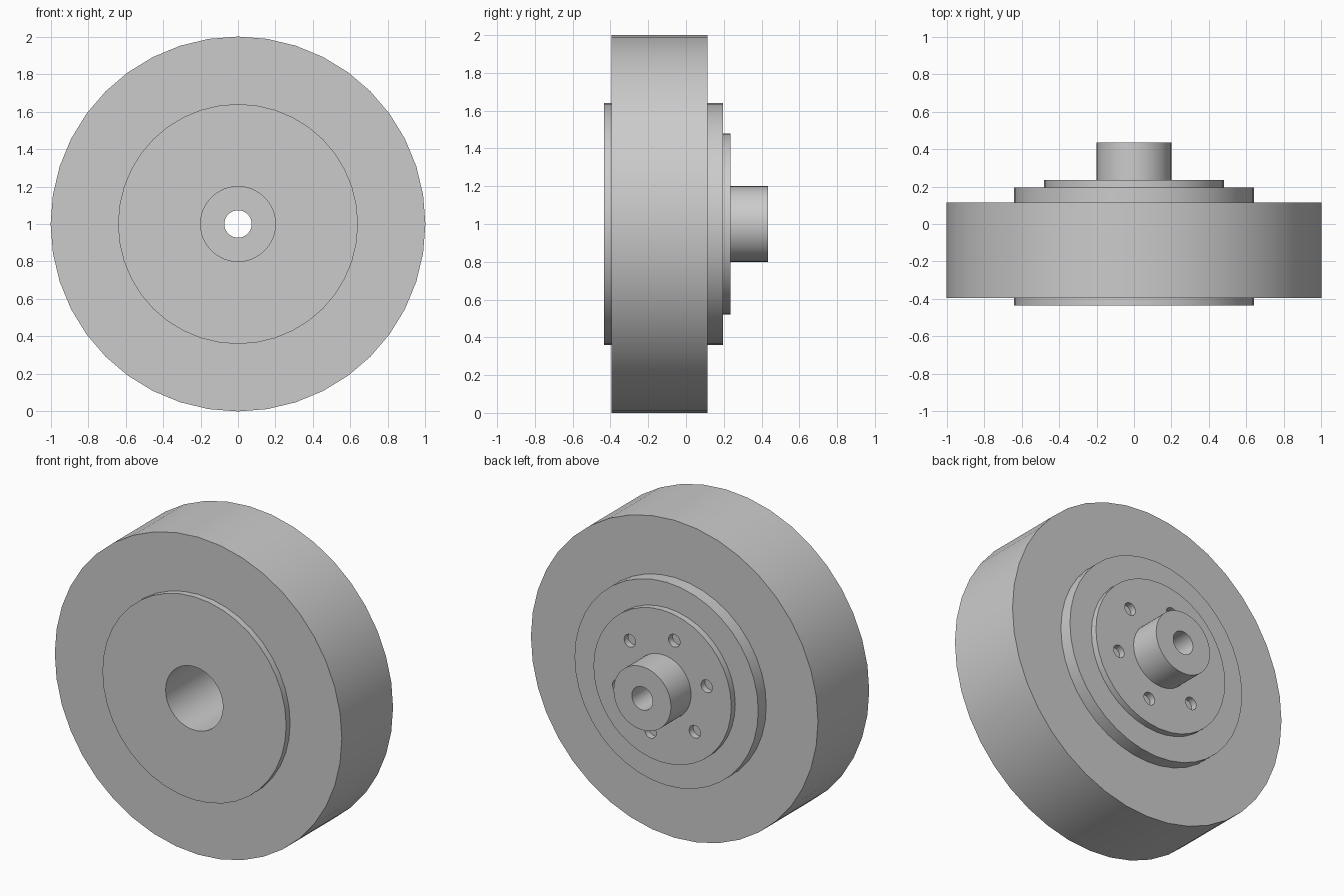
import bpy
import bmesh
from math import cos, sin, pi, radians

cube = bpy.data.objects.get("Cube")
if cube:
    bpy.data.objects.remove(cube, do_unlink=True)

AXIS_Z = 1.0      # height of the wheel axle
SEGMENTS = 40

grey = bpy.data.materials.new("plain grey")
grey.use_nodes = True
colour = (0.6, 0.6, 0.6, 1.0)
grey.diffuse_color = colour
grey.node_tree.nodes["Principled BSDF"].inputs["Base Color"].default_value = colour


def add_object(name, bm):
    bmesh.ops.recalc_face_normals(bm, faces=bm.faces)
    mesh = bpy.data.meshes.new(name)
    bm.to_mesh(mesh)
    bm.free()
    mesh.materials.append(grey)
    obj = bpy.data.objects.new(name, mesh)
    bpy.context.collection.objects.link(obj)
    return obj


def ring(bm, radius, y, sides, x=0.0, z=AXIS_Z):
    return [bm.verts.new((x + radius * cos(2 * pi * i / sides), y,
                          z + radius * sin(2 * pi * i / sides)))
            for i in range(sides)]


def bridge(bm, a, b):
    for i in range(len(a)):
        j = (i + 1) % len(a)
        bm.faces.new((a[i], a[j], b[j], b[i]))


def lathe(name, profile):
    """Turn a closed (radius, y) profile around the axle."""
    bm = bmesh.new()
    rings = [ring(bm, r, y, SEGMENTS) for r, y in profile]
    for k, current in enumerate(rings):
        bridge(bm, current, rings[(k + 1) % len(rings)])
    return add_object(name, bm)


def smooth(obj):
    bpy.ops.object.select_all(action="DESELECT")
    obj.select_set(True)
    bpy.context.view_layer.objects.active = obj
    bpy.ops.object.shade_smooth_by_angle(angle=radians(30))


# Wide outer tyre and the core it sits on, with the large front bore
tyre = lathe("tyre", [(0.63, -0.395), (1.0, -0.395), (1.0, 0.115), (0.63, 0.115)])
core = lathe("wheel_core", [(0.2, -0.435), (0.64, -0.435), (0.64, 0.195), (0.2, 0.195)])

# Rear hub: bolt flange and shaft collar with a narrow through bore
hub = lathe("flanged_hub", [(0.073, 0.195), (0.48, 0.195), (0.48, 0.235),
                            (0.2, 0.235), (0.2, 0.435), (0.073, 0.435)])

# Six bolt holes through the flange
bm = bmesh.new()
for k in range(6):
    angle = radians(45 + 60 * k)
    x, z = 0.32 * cos(angle), AXIS_Z + 0.32 * sin(angle)
    front, back = (ring(bm, 0.04, y, 20, x, z) for y in (0.15, 0.3))
    bridge(bm, front, back)
    bm.faces.new(front)
    bm.faces.new(back)
cutter = add_object("bolt_hole_cutter", bm)
cutter.hide_render = True

cut = hub.modifiers.new("bolt holes", "BOOLEAN")
cut.operation = "DIFFERENCE"
cut.solver = "EXACT"
cut.object = cutter
bpy.context.view_layer.objects.active = hub
bpy.ops.object.modifier_apply(modifier=cut.name)
bpy.data.objects.remove(cutter, do_unlink=True)

for part in (tyre, core, hub):
    smooth(part)
